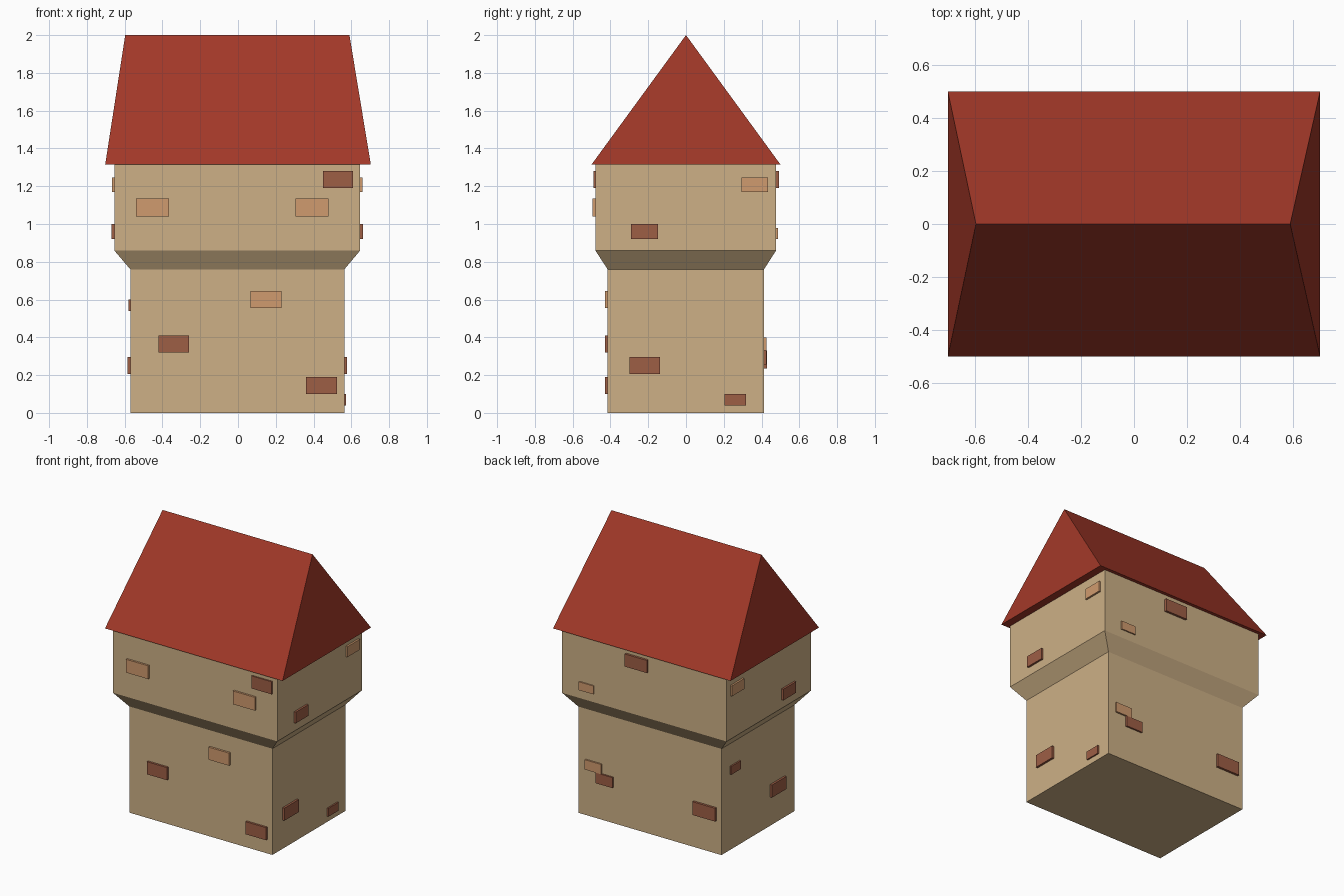
import bpy
import bmesh

if "Cube" in bpy.data.objects:
    bpy.data.objects.remove(bpy.data.objects["Cube"])


def material(name, hex_rgb):
    def lin(c):
        c /= 255
        return c / 12.92 if c <= 0.04045 else ((c + 0.055) / 1.055) ** 2.4
    mat = bpy.data.materials.new(name)
    rgb = [lin(int(hex_rgb[i:i + 2], 16)) for i in (0, 2, 4)]
    mat.diffuse_color = (*rgb, 1)
    mat.use_nodes = True
    mat.node_tree.nodes["Principled BSDF"].inputs["Base Color"].default_value = mat.diffuse_color
    return mat


PLASTER = material("plaster", "CDB086")
ROOF = material("roof_red", "A23828")
DARK = material("dark_brick", "9E5E45")
LIGHT = material("light_brick", "D09B6E")


def loft(name, rings, mat):
    """Stack rectangles (x0, x1, y0, y1, z) into a closed solid; flat ones collapse to a ridge."""
    bm = bmesh.new()
    loops = [[bm.verts.new(p) for p in
              ((x0, y0, z), (x1, y0, z), (x1, y1, z), (x0, y1, z))]
             for x0, x1, y0, y1, z in rings]
    for a, b in zip(loops, loops[1:]):
        for i in range(4):
            j = (i + 1) % 4
            bm.faces.new((a[i], a[j], b[j], b[i]))
    bm.faces.new(loops[0][::-1])
    bm.faces.new(loops[-1])
    bmesh.ops.remove_doubles(bm, verts=bm.verts, dist=1e-4)
    bmesh.ops.recalc_face_normals(bm, faces=bm.faces)
    me = bpy.data.meshes.new(name)
    bm.to_mesh(me)
    bm.free()
    me.materials.append(mat)
    ob = bpy.data.objects.new(name, me)
    bpy.context.collection.objects.link(ob)
    return ob


# House body: lower storey, flared jetty, upper storey
LOW = (-0.57, 0.563, -0.415, 0.413)
UP = (-0.655, 0.647, -0.48, 0.477)
EAVES = 1.315
loft("walls", [(*LOW, 0), (*LOW, 0.76), (*UP, 0.86), (*UP, EAVES)], PLASTER)

# Hipped roof with a closed underside
loft("roof", [(-0.703, 0.703, -0.5, 0.5, EAVES), (-0.597, 0.59, 0, 0, 2.0)], ROOF)


def brick(side, index, a0, a1, z0, z1, mat, out):
    """Brick on a wall; a0..a1 runs along the wall, out is how far it stands proud."""
    walls = UP if z0 > 0.8 else LOW
    face = walls[("left", "right", "front", "back").index(side)]
    sign = 1 if face > 0 else -1
    d0, d1 = sorted((face - sign * 0.01, face + sign * out))
    foot = (d0, d1, a0, a1) if side in ("left", "right") else (a0, a1, d0, d1)
    loft(f"{side}_brick_{index}", [(*foot, z0), (*foot, z1)], mat)


# Bricks showing through the plaster
BRICKS = {
    "front": [
        (0.45, 0.61, 1.19, 1.28, DARK, 0.01),
        (-0.54, -0.365, 1.04, 1.135, LIGHT, 0.014),
        (0.305, 0.48, 1.04, 1.135, LIGHT, 0.014),
        (0.067, 0.23, 0.555, 0.645, LIGHT, 0.015),
        (-0.42, -0.26, 0.32, 0.41, DARK, 0.015),
        (0.36, 0.523, 0.10, 0.19, DARK, 0.015),
    ],
    "back": [
        (-0.035, 0.14, 1.19, 1.28, DARK, 0.016),
        (0.393, 0.51, 0.92, 0.98, LIGHT, 0.009),
        (0.375, 0.505, 0.33, 0.40, LIGHT, 0.012),
        (0.285, 0.417, 0.255, 0.33, DARK, 0.012),
        (-0.53, -0.35, 0.235, 0.33, DARK, 0.016),
    ],
}
# Both end walls share the same layout apart from one small brick
for side, z in (("left", 0.54), ("right", 0.04)):
    BRICKS[side] = [
        (0.295, 0.435, 1.17, 1.245, LIGHT, 0.013),
        (-0.29, -0.147, 0.92, 1.0, DARK, 0.014),
        (-0.30, -0.137, 0.205, 0.295, DARK, 0.015),
        (0.205, 0.317, z, z + 0.06, DARK, 0.01),
    ]
for side, rows in BRICKS.items():
    for n, row in enumerate(rows, 1):
        brick(side, n, *row)
